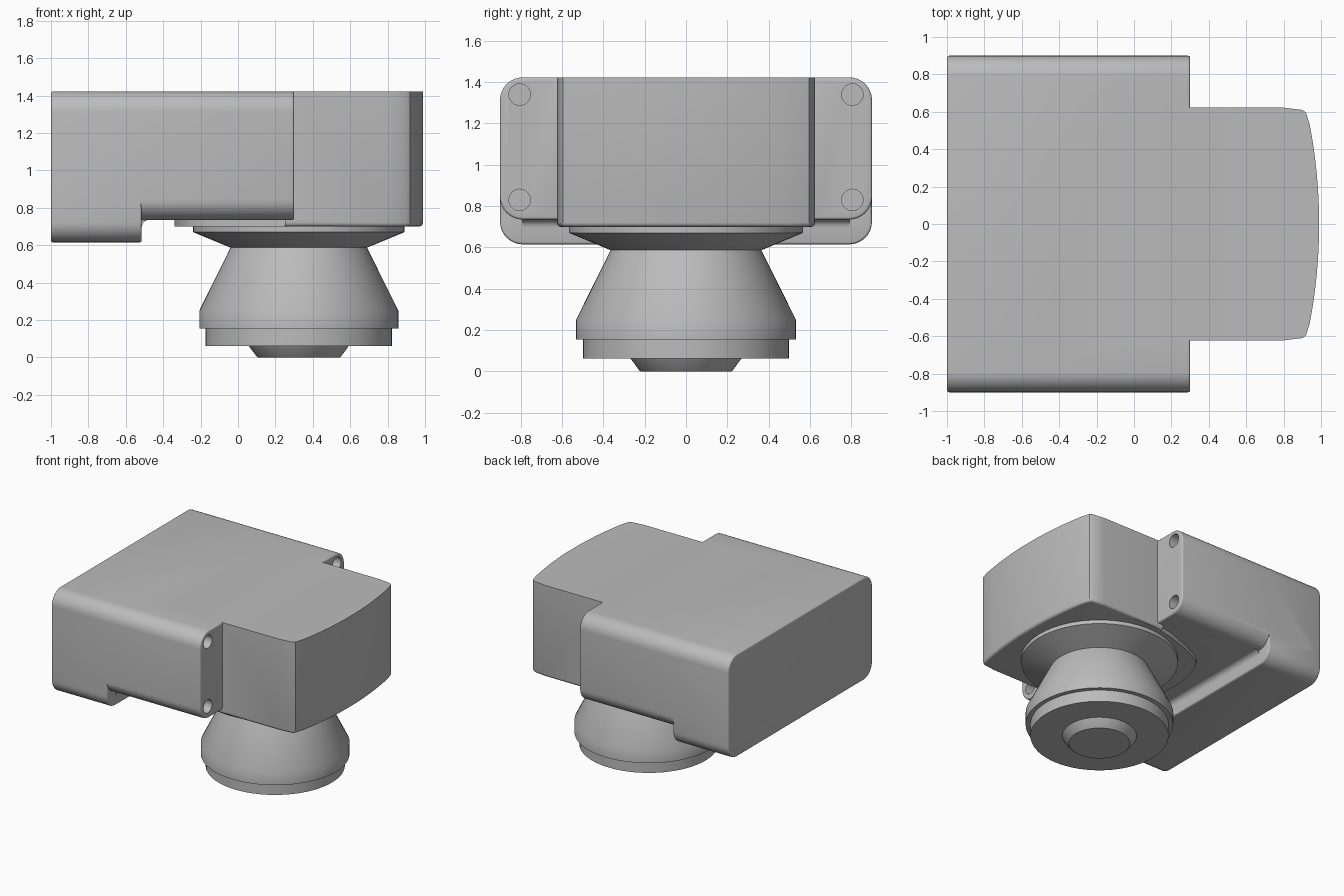
import bpy, bmesh, math
from mathutils import Matrix, Vector

cube = bpy.data.objects.get("Cube")
if cube:
    bpy.data.objects.remove(cube)

grey = bpy.data.materials.new("neutral grey")
grey.use_nodes = True
grey.diffuse_color = (0.5, 0.5, 0.5, 1)
grey.node_tree.nodes["Principled BSDF"].inputs["Base Color"].default_value = (0.5, 0.5, 0.5, 1)


def make(name, bm):
    bmesh.ops.recalc_face_normals(bm, faces=bm.faces)
    mesh = bpy.data.meshes.new(name)
    bm.to_mesh(mesh)
    bm.free()
    mesh.materials.append(grey)
    obj = bpy.data.objects.new(name, mesh)
    bpy.context.collection.objects.link(obj)
    return obj


def prism(name, points, offset, bevel=0.0, rule=None):
    """Extrude a closed outline, then round the edges chosen by a rule."""
    bm = bmesh.new()
    face = bm.faces.new([bm.verts.new(p) for p in points])
    ext = bmesh.ops.extrude_face_region(bm, geom=[face])
    verts = [g for g in ext["geom"] if isinstance(g, bmesh.types.BMVert)]
    bmesh.ops.translate(bm, verts=verts, vec=offset)
    if bevel:
        edges = [e for e in bm.edges if rule(e)]
        bmesh.ops.bevel(bm, geom=edges, offset=bevel, segments=3, profile=0.5, affect="EDGES")
    return make(name, bm)


def rounded_block(name, x0, x1, half, z0, z1, r, n=8):
    """Block along x with rounded long edges and softly eased ends."""
    pts = []
    corners = [(half - r, z1 - r), (r - half, z1 - r), (r - half, z0 + r), (half - r, z0 + r)]
    for q, (cy, cz) in enumerate(corners):
        for i in range(n + 1):
            a = math.pi / 2 * (q + i / n)
            pts.append((x0, cy + r * math.cos(a), cz + r * math.sin(a)))
    return prism(name, pts, (x1 - x0, 0, 0), 0.012,
                 lambda e: abs(e.verts[0].co.x - e.verts[1].co.x) < 1e-5)


def combine(target, other, operation):
    mod = target.modifiers.new(operation.lower(), "BOOLEAN")
    mod.operation, mod.solver, mod.object = operation, "EXACT", other
    bpy.context.view_layer.update()
    dg = bpy.context.evaluated_depsgraph_get()
    mesh = bpy.data.meshes.new_from_object(target.evaluated_get(dg))
    target.modifiers.clear()
    target.data = mesh
    bpy.data.objects.remove(other)


def lathe(name, profile, centre_x, n=64):
    bm = bmesh.new()
    verts = [bm.verts.new((r, 0, z)) for r, z in profile]
    edges = [bm.edges.new(p) for p in zip(verts, verts[1:])]
    bmesh.ops.spin(bm, geom=verts + edges, cent=(0, 0, 0), axis=(0, 0, 1),
                   angle=math.tau, steps=n, use_merge=True)
    bmesh.ops.remove_doubles(bm, verts=bm.verts, dist=1e-5)
    bmesh.ops.translate(bm, verts=bm.verts, vec=(centre_x, 0, 0))
    return make(name, bm)


def mirrored(half):
    return half + [(x, -y) for x, y in reversed(half)]


TOP, AXIS = 1.423, 0.325

# Wide housing with a deeper rear foot
housing = rounded_block("housing", -1, 0.3, 0.9, 0.735, TOP, 0.11)
foot = rounded_block("rear_foot", -1, -0.515, 0.9, 0.615, TOP, 0.11)
combine(housing, foot, "UNION")

# Concave fillet between foot and housing
r = 0.04
fillet = [(-0.53, -0.79, 0.76), (-0.515 + r, -0.79, 0.76)]
for i in range(7):
    a = math.pi / 2 * (1 + i / 6)
    fillet.append((-0.515 + r + r * math.cos(a), -0.79, 0.735 - r + r * math.sin(a)))
combine(housing, prism("step_fillet", fillet, (0, 1.58, 0)), "UNION")

# Screw holes in the shoulder faces
for y in (-0.805, 0.805):
    for z in (0.83, 1.34):
        bm = bmesh.new()
        bmesh.ops.create_cone(bm, cap_ends=True, segments=32, radius1=0.052, radius2=0.052, depth=0.2,
                              matrix=Matrix.Translation((0.3, y, z)) @ Matrix.Rotation(math.pi / 2, 4, "Y"))
        combine(housing, make("screw_hole", bm), "DIFFERENCE")

# Nose block with a bowed front
half = [(-0.1, 0.625), (0.8, 0.622), (0.9, 0.61), (0.92, 0.595)]
half += [(0.99 - 0.178 * y * y, y) for y in (0.53, 0.45, 0.36, 0.27, 0.18, 0.09)]
outline = mirrored(half)
nose = prism("nose", [(x, y, 0.7) for x, y in outline], (0, 0, TOP - 0.7), 0.02,
             lambda e: all(v.co.z < 0.71 for v in e.verts) and max(v.co.x for v in e.verts) > 0)

# Mounting plate behind the nose, under the housing
half = [(0.5, 0.61), (0.3, 0.61), (0.12, 0.57), (-0.05, 0.51), (-0.2, 0.44), (-0.25, 0.4),
        (-0.28, 0.35), (-0.315, 0.24), (-0.34, 0.12)]
plate = prism("mounting_plate", [(x, y, 0.7) for x, y in mirrored(half)], (0, 0, 0.08))

# Trim the rear of the nose to the housing before joining
bm = bmesh.new()
bmesh.ops.create_cube(bm, size=1, matrix=Matrix.Translation((-0.3, 0, 0.6)) @ Matrix.Diagonal((1.1, 2, 0.4, 1)))
combine(nose, make("trim", bm), "DIFFERENCE")
combine(housing, nose, "UNION")
combine(housing, plate, "UNION")

# Round lens barrel hanging below
barrel = lathe("lens_barrel", [(0, 0.71), (0.565, 0.71), (0.565, 0.67), (0.365, 0.587), (0.532, 0.25),
                               (0.532, 0.155), (0.498, 0.155), (0.498, 0.062), (0.268, 0.062),
                               (0.225, 0.004), (0.22, 0), (0, 0)], AXIS)

# Smooth shading with sharp creases
bpy.ops.object.select_all(action="DESELECT")
for obj in (housing, barrel):
    obj.select_set(True)
bpy.context.view_layer.objects.active = housing
bpy.ops.object.shade_smooth_by_angle(angle=math.radians(32))
